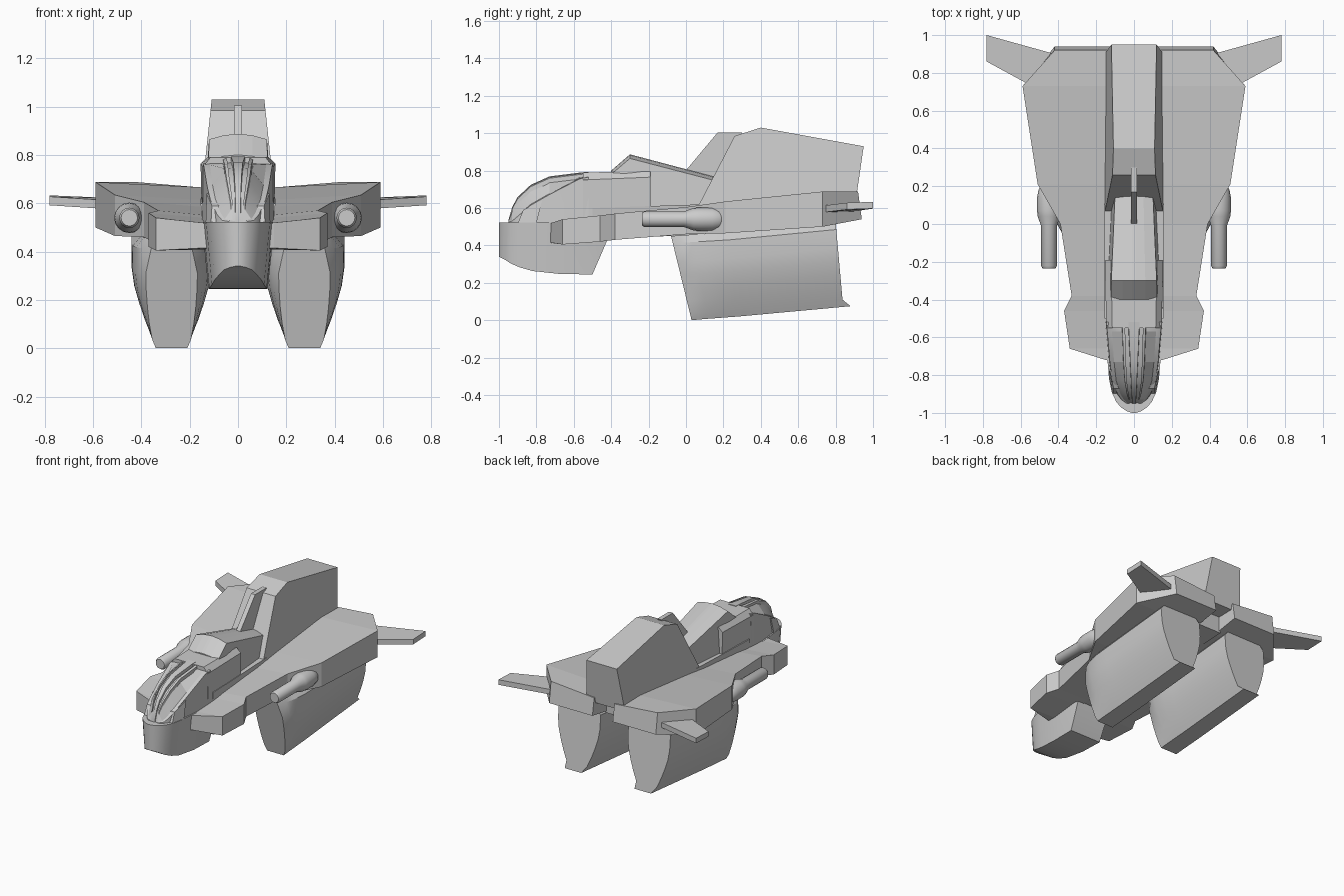
import bpy, bmesh
from math import sin, cos, pi, radians

if "Cube" in bpy.data.objects:
    bpy.data.objects.remove(bpy.data.objects["Cube"])


def loft(name, rings, mirror=False, smooth=0, caps=True):
    """Skin a list of equal-length closed rings of 3D points."""
    bm = bmesh.new()
    vs = [[bm.verts.new(p) for p in r] for r in rings]
    n = len(rings[0])
    for a, b in zip(vs, vs[1:]):
        for i in range(n):
            j = (i + 1) % n
            bm.faces.new((a[i], a[j], b[j], b[i]))
    if caps:
        bm.faces.new(vs[0][::-1])
        bm.faces.new(vs[-1])
    bmesh.ops.remove_doubles(bm, verts=bm.verts[:], dist=1e-5)
    bmesh.ops.recalc_face_normals(bm, faces=bm.faces[:])
    me = bpy.data.meshes.new(name)
    bm.to_mesh(me)
    bm.free()
    ob = bpy.data.objects.new(name, me)
    bpy.context.collection.objects.link(ob)
    bpy.context.view_layer.objects.active = ob
    if mirror:
        ob.modifiers.new("Mirror", 'MIRROR').use_mirror_merge = False
    if smooth:
        bpy.ops.object.select_all(action='DESELECT')
        ob.select_set(True)
        bpy.ops.object.shade_smooth_by_angle(angle=radians(smooth))
    return ob


def sym(y, half):
    """Symmetric ring at y from right-hand (x, z) points listed bottom to top."""
    return [(x, y, z) for x, z in half] + [(-x, y, z) for x, z in half[::-1]]


def slab(name, profile, width):
    """Side profile (y, z) given thickness; width is a function of z."""
    return loft(name, [[(s * width(z), y, z) for y, z in profile] for s in (-1, 1)])


# Broad wing hull: y, half width, bottom z, top z
wing = [(-.66, .34, .405, .54), (-.46, .37, .42, .56), (-.38, .33, .43, .57),
        (0, .39, .46, .605), (.21, .51, .465, .635), (.73, .59, .50, .688)]
rings = [[(.08, -.735, .415), (.15, -.72, .415), (.15, -.72, .52), (.08, -.735, .515)]]
rings += [[(.08, y, b + .005), (w, y, b), (w, y, t), (.08, y, t - .025)] for y, w, b, t in wing]
rings += [[(.08, .94, .54), (.42, .94, .54), (.42, .92, .688), (.08, .92, .66)]]
loft("wing_hull", rings, mirror=True)

# Core joining the two wing halves
loft("hull_core", [sym(-.6, [(.09, .43), (.09, .52)]), sym(.78, [(.09, .5), (.09, .66)])])

# Engine pods: relative height, front half width, full half width
pod = [(0, .065, .065), (.035, .08, .082), (.1, .092, .11), (.17, .1, .135), (.24, .105, .155),
       (.31, .107, .165), (.41, .085, .165), (.45, .07, .13)]
rings = []
for y, y_lean, k, dz in [(.03, -.11, 0, 0), (.07, -.10, .45, .004), (.12, -.09, .75, .008),
                         (.20, -.07, .95, .014), (.28, -.05, 1, .02), (.84, -.04, 1, .075)]:
    ring = [(f + (w - f) * k, y + y_lean * h / .45, h + dz) for h, f, w in pod]
    if y == .84:
        ring[0] = (.065, .88, .075)
    rings.append([(.275 + x, a, z) for x, a, z in ring] + [(.275 - x, a, z) for x, a, z in ring[::-1]])
loft("engine_pod", rings, mirror=True, smooth=22)

# Tall dorsal fin block
slab("dorsal_fin", [(.06, .6), (.26, .985), (.4, 1.03), (.95, .93), (.905, .62)],
     lambda z: .155 - .045 * (z - .6) / .42)

# Spine hump behind the cockpit
hump = [(-.40, .122, .78, .80), (-.30, .12, .865, .887), (.16, .10, .745, .765)]
loft("spine_hump", [sym(y, [(w + .02, .56), (w, e), (w * .5, (e + 3 * t) / 4), (0.01, t)])
                    for y, w, e, t in hump])

# Upright blade on the spine
slab("antenna_blade", [(-.01, .79), (.17, 1.005), (.30, 1.005), (.26, .90), (.15, .74)], lambda z: .016)

# Lower nose: y, half width, bottom z
jaw = [(-1, .012, .34), (-.99, .04, .335), (-.97, .07, .325), (-.94, .095, .305),
       (-.89, .118, .283), (-.82, .132, .263), (-.67, .145, .247), (-.5, .15, .245)]
rings = [sym(y, [(w * .82, b), (w, .522)]) for y, w, b in jaw]
rings.append(sym(-.42, [(.13, .43), (.153, .522)]))
loft("nose_jaw", rings, smooth=25)

# Cabin behind the canopy
cabin = [(.148, .45), (.155, .765), (.122, .795)]
loft("cabin", [sym(-.55, [(.148, .45), (.146, .75), (.115, .79)]), sym(-.19, cabin)])
loft("cabin_base", [sym(-.5, [(.14, .43), (.155, .6)]), sym(.1, [(.14, .46), (.155, .62)])])

# Canopy: y, body half width, sill z, ridge z
canopy = [(-.95, .04, .525, .53), (-.93, .068, .53, .60), (-.90, .09, .555, .655),
          (-.83, .118, .615, .72), (-.73, .132, .672, .765), (-.57, .146, .755, .785), (-.52, .15, .765, .79)]
loft("canopy", [sym(y, [(w, .515), (w * .97, s), (w * .8, s + .005), (w * .38, t - .022), (.01, t - .015)])
                for y, w, s, t in canopy], smooth=20)

# Windscreen frame: centre rib and two side ribs
loft("windscreen_rib", [sym(y, [(.012 + .02 * (y + .95) / .4, t - .05),
                                (.010 + .018 * (y + .95) / .4, t + .004)])
                        for y, w, s, t in canopy], smooth=25)
loft("side_rib", [[(w * .32, y, t - .05), (w * .44, y, t - .05), (w * .42, y, t - .006), (w * .32, y, t)]
                  for y, w, s, t in canopy[1:]], mirror=True, smooth=25)

# Small cheek blocks beside the windscreen
loft("cheek_block", [[(x0, y, .515), (x1, y, .515), (x1 - .004, y + .03, z), (x0, y + .03, z)]
                     for y, x0, x1, z in [(-.90, .075, .112, .59), (-.80, .085, .134, .64)]], mirror=True)

# Wing guns, turned around the y axis
gun = [(.022, -.235), (.034, -.235), (.042, -.222), (.042, -.01), (.06, .04), (.063, .07),
       (.063, .14), (.056, .18), (.038, .208), (.012, .22)]
loft("wing_gun", [[(.45 + r * cos(a * pi / 8), y, .54 + r * sin(a * pi / 8)) for a in range(16)]
                  for r, y in gun], mirror=True, smooth=35)

# Swept tail winglets
winglet = [(.42, .90, .60), (.78, 1.0, .615), (.78, .86, .61), (.55, .735, .595)]
loft("tail_winglet", [[(x, y, z + d) for x, y, z in winglet] for d in (-.018, .018)], mirror=True)
